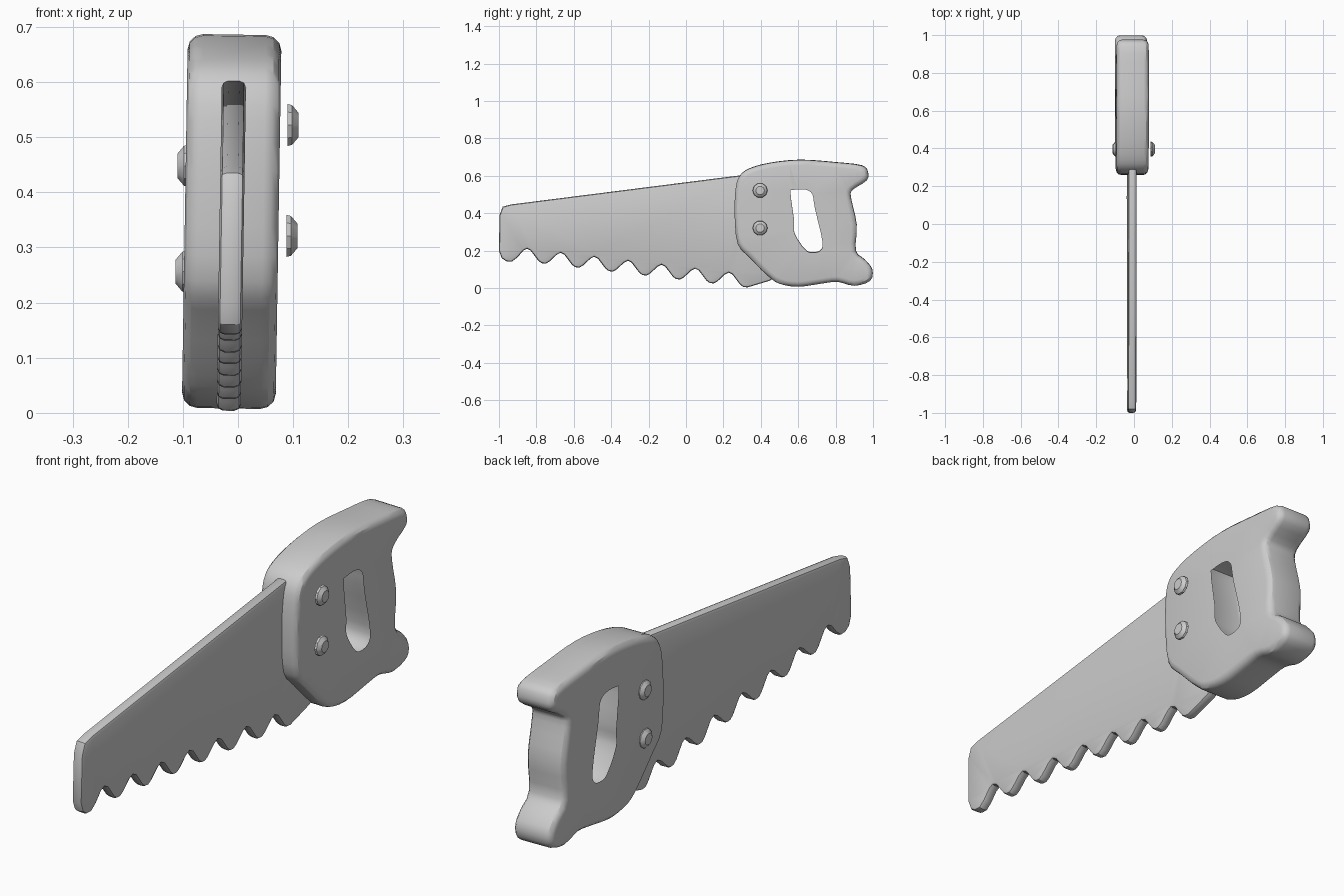
import bpy
import bmesh
import math
from mathutils import Vector

cube = bpy.data.objects.get("Cube")
if cube:
    bpy.data.objects.remove(cube, do_unlink=True)

LEAN = 0.016
CENTRE = -0.017


def finish(name, bm, angle=30):
    """Turn a bmesh into a smooth-shaded object."""
    bmesh.ops.recalc_face_normals(bm, faces=bm.faces[:])
    mesh = bpy.data.meshes.new(name)
    bm.to_mesh(mesh)
    bm.free()
    obj = bpy.data.objects.new(name, mesh)
    bpy.context.collection.objects.link(obj)
    bpy.ops.object.select_all(action="DESELECT")
    obj.select_set(True)
    bpy.context.view_layer.objects.active = obj
    bpy.ops.object.shade_smooth_by_angle(angle=math.radians(angle))
    return obj


def smooth_loop(points, steps=3):
    """Closed curve passing through all the control points."""
    pts = [Vector(p) for p in points]
    count = len(pts)
    result = []
    for i in range(count):
        a, b, c, d = (pts[(i + k) % count] for k in (-1, 0, 1, 2))
        for s in range(steps):
            t = s / steps
            result.append(b + 0.5 * t * (c - a
                          + t * (2 * a - 5 * b + 4 * c - d
                                 + t * (3 * (b - c) + d - a))))
    return result


def inset_loop(loop, amount):
    """Shift a closed loop sideways, inwards when amount is positive."""
    count = len(loop)
    area = sum(loop[i - 1].cross(loop[i]) for i in range(count))
    turn = math.copysign(amount, area)
    result = []
    for i, p in enumerate(loop):
        before = (p - loop[i - 1]).normalized()
        after = (loop[(i + 1) % count] - p).normalized()
        along = (before + after).normalized()
        stretch = min(1 / max(along.dot(after), 0.1), 1.3)
        result.append(p + Vector((-along.y, along.x)) * turn * stretch)
    return result


def slab(name, outline, holes, half, bevel, segments=3):
    """Side profile (y, z) thickened along x, with rounded rims."""
    bm = bmesh.new()
    rims = ([], [])
    arc = [math.pi / 2 * i / segments for i in range(segments + 1)]
    section = [(1 - math.sin(a), half - bevel + bevel * math.cos(a)) for a in arc]
    section += [(inset, -x) for inset, x in reversed(section)]
    for loop, side in [(outline, 1)] + [(h, -1) for h in holes]:
        rings = []
        for inset, x in section:
            flat = inset_loop(loop, side * bevel * inset)
            rings.append([bm.verts.new((x, p.x, p.y)) for p in flat])
        count = len(loop)
        for ring, following in zip(rings, rings[1:]):
            for i in range(count):
                bm.faces.new((ring[i - 1], ring[i], following[i], following[i - 1]))
        for rim, ring in zip(rims, (rings[0], rings[-1])):
            rim += [bm.edges.get((ring[i - 1], ring[i])) for i in range(count)]
    for rim in rims:
        bmesh.ops.triangle_fill(bm, use_beauty=True, edges=rim)
    obj = finish(name, bm)
    obj.location.x = CENTRE
    obj.rotation_euler.y = LEAN
    return obj


# Handle with its grip opening
handle = [
    (.265, .53), (.287, .6), (.34, .64), (.45, .67), (.61, .686), (.8, .673),
    (.94, .656), (.973, .62), (.965, .575), (.89, .525), (.883, .48),
    (.913, .34), (.908, .2), (.956, .153), (.996, .1), (.985, .04),
    (.9, .013), (.81, .034), (.72, .024), (.6, .008), (.5, .024),
    (.436, .067), (.34, .163), (.276, .238), (.26, .39),
]
grip = [
    (.53, .53), (.57, .554), (.65, .554), (.7, .517), (.717, .43),
    (.758, .25), (.742, .185), (.688, .163), (.624, .18), (.555, .28),
    (.55, .36),
]
slab("handle", smooth_loop(handle), [smooth_loop(grip)], 0.085, 0.028)

# Blade: tip, row of repeated teeth, then the tang inside the handle
tooth = [(-.02, -.01), (0, 0), (.02, -.01), (.06, -.063),
         (.078, -.077), (.1, -.079), (.12, -.068)]
blade = [(-.935, .447), (-.98, .435), (-.997, .39), (-1, .2),
         (-.985, .16), (-.96, .143), (-.93, .142), (-.9, .165)]
for i in range(7):
    valley = Vector((-.85 + .1797 * i, .21 - .0212 * i))
    blade += [valley + Vector(p) for p in tooth]
blade[-1] = (.35, .01)
blade += [(.45, .04), (.5, .08), (.4, .57), (.287, .602)]
slab("blade", [Vector(p) for p in blade], [], 0.022, 0.012, 2)


# Domed rivets, two on each side
def rivet(name, x, z, side):
    bm = bmesh.new()
    rings = []
    for radius, height in ((.04, 0), (.038, .008), (.023, .02)):
        rings.append([bm.verts.new((x + side * height,
                                    .396 + radius * math.cos(a),
                                    z + radius * math.sin(a)))
                      for a in (math.tau * k / 10 for k in range(10))])
    for low, high in zip(rings, rings[1:]):
        for i in range(len(low)):
            bm.faces.new((low[i - 1], low[i], high[i], high[i - 1]))
    bm.faces.new(rings[0])
    bm.faces.new(rings[-1])
    finish(name, bm)


rivet("upper_left_rivet", .09, .522, 1)
rivet("lower_left_rivet", .088, .321, 1)
rivet("upper_right_rivet", -.09, .448, -1)
rivet("lower_right_rivet", -.093, .256, -1)
